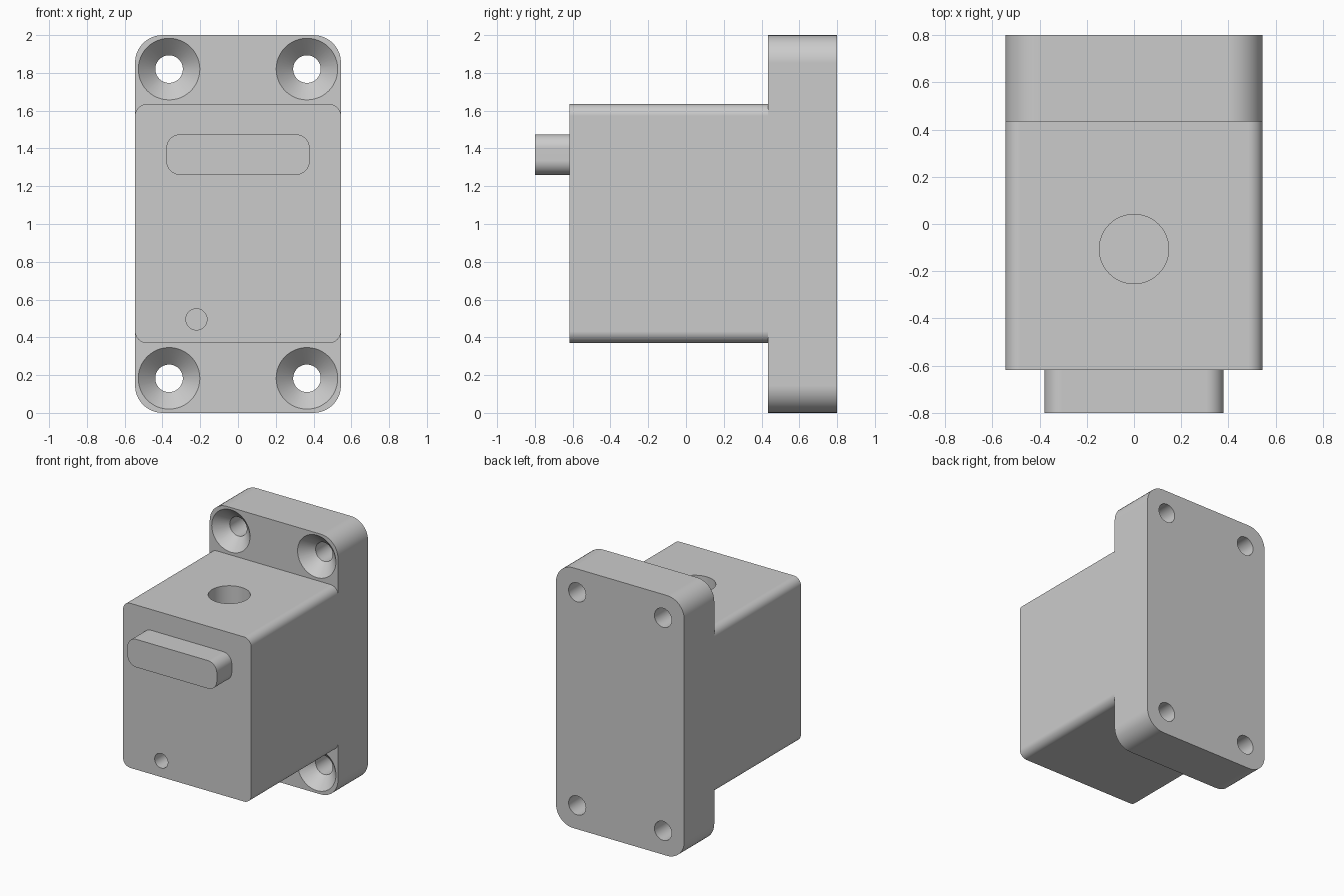
import bpy, bmesh, math
from mathutils import Matrix

cube = bpy.data.objects.get("Cube")
if cube:
    bpy.data.objects.remove(cube, do_unlink=True)

grey = bpy.data.materials.new("plain grey")
grey.use_nodes = True
colour = (0.6, 0.6, 0.6, 1)
grey.diffuse_color = colour
grey.node_tree.nodes["Principled BSDF"].inputs["Base Color"].default_value = colour


def new_object(name, bm):
    bmesh.ops.recalc_face_normals(bm, faces=bm.faces)
    mesh = bpy.data.meshes.new(name)
    bm.to_mesh(mesh)
    bm.free()
    mesh.materials.append(grey)
    obj = bpy.data.objects.new(name, mesh)
    bpy.context.collection.objects.link(obj)
    return obj


def rounded_block(name, half_width, z0, z1, y0, y1, radius, segments=10):
    """Rounded rectangle in the xz plane, extruded from y0 to y1."""
    bm = bmesh.new()
    corners = [(1, 1), (-1, 1), (-1, -1), (1, -1)]
    verts = []
    for i, (sx, sz) in enumerate(corners):
        cx = sx * (half_width - radius)
        cz = z1 - radius if sz > 0 else z0 + radius
        for k in range(segments + 1):
            a = math.pi / 2 * (i + k / segments)
            verts.append(bm.verts.new((cx + radius * math.cos(a), y0,
                                       cz + radius * math.sin(a))))
    face = bm.faces.new(verts)
    extruded = bmesh.ops.extrude_face_region(bm, geom=[face])["geom"]
    moved = [g for g in extruded if isinstance(g, bmesh.types.BMVert)]
    bmesh.ops.translate(bm, verts=moved, vec=(0, y1 - y0, 0))
    return new_object(name, bm)


def turned_cutter(name, profile, location, rotation, sides=48):
    """Solid of revolution from (radius, depth) rings along local z."""
    bm = bmesh.new()
    rings = []
    for r, d in profile:
        rings.append([bm.verts.new((r * math.cos(t), r * math.sin(t), d))
                      for t in (math.tau * k / sides for k in range(sides))])
    for a, b in zip(rings, rings[1:]):
        for k in range(sides):
            n = (k + 1) % sides
            bm.faces.new((a[k], a[n], b[n], b[k]))
    bm.faces.new(rings[0])
    bm.faces.new(rings[-1])
    bm.transform(Matrix.Translation(location) @ rotation)
    obj = new_object(name, bm)
    obj.hide_render = True
    return obj


def combine(target, other, operation):
    bpy.context.view_layer.objects.active = target
    mod = target.modifiers.new("combine", 'BOOLEAN')
    mod.operation = operation
    mod.solver = 'EXACT'
    mod.object = other
    bpy.ops.object.modifier_apply(modifier=mod.name)
    bpy.data.objects.remove(other, do_unlink=True)


def finish(obj):
    bpy.ops.object.select_all(action='DESELECT')
    obj.select_set(True)
    bpy.context.view_layer.objects.active = obj
    bpy.ops.object.shade_smooth_by_angle(angle=math.radians(30))
    weighted = obj.modifiers.new("even shading", 'WEIGHTED_NORMAL')
    weighted.keep_sharp = True


# Mounting plate and box body, joined flush at the sides
front, back = 0.435, 0.8
housing = rounded_block("housing", 0.545, 0, 2, front, back, 0.145)
body = rounded_block("body", 0.545, 0.37, 1.635, -0.618, 0.6, 0.062)
combine(housing, body, 'UNION')

# Countersunk screw holes through the plate
into_back = Matrix.Rotation(-math.pi / 2, 4, 'X')
screw = [(0.163, -0.005), (0.163, 0), (0.073, 0.09), (0.073, 0.5)]
for x in (-0.365, 0.365):
    for z in (0.183, 1.82):
        cutter = turned_cutter("screw_cutter", screw, (x, front, z), into_back)
        combine(housing, cutter, 'DIFFERENCE')

# Blind bore in the top and small blind hole in the front
down = Matrix.Rotation(math.pi, 4, 'X')
bore = turned_cutter("bore_cutter", [(0.147, -0.1), (0.147, 0.5)],
                     (0, -0.106, 1.635), down)
combine(housing, bore, 'DIFFERENCE')
pin = turned_cutter("pin_cutter", [(0.056, -0.1), (0.056, 0.3)],
                    (-0.22, -0.618, 0.495), into_back)
combine(housing, pin, 'DIFFERENCE')
finish(housing)

# Rounded tab on the front
tab = rounded_block("front_tab", 0.38, 1.26, 1.475, -0.8, -0.618, 0.075)
finish(tab)
